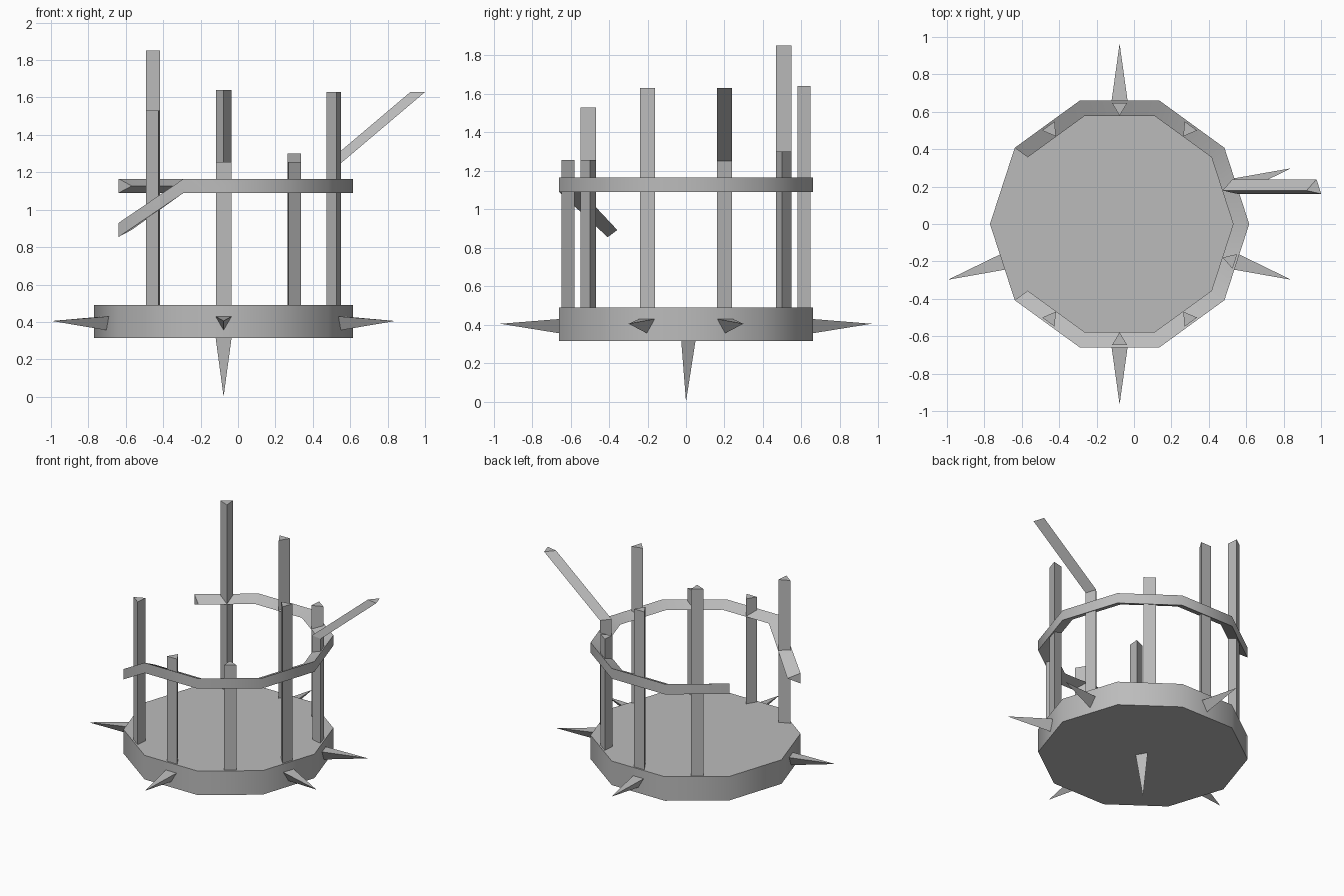
import bpy, bmesh
from math import radians, cos, sin, pi
from mathutils import Vector

cube = bpy.data.objects.get("Cube")
if cube:
    bpy.data.objects.remove(cube, do_unlink=True)

GREY = (0.5, 0.5, 0.5, 1)
mat = bpy.data.materials.new("plain grey")
mat.use_nodes = True
mat.diffuse_color = GREY
mat.node_tree.nodes["Principled BSDF"].inputs["Base Color"].default_value = GREY

CX = -0.077          # centre axis of the drum
RADIUS = 0.693       # corner radius of the decagon


def polar(deg, r, z, side=0.0):
    """Point at a radius and angle from the axis, shifted sideways."""
    a = radians(deg)
    return Vector((CX + r * cos(a) - side * sin(a), r * sin(a) + side * cos(a), z))


def loft(name, sections):
    """Skin a solid through matching closed cross-sections."""
    bm = bmesh.new()
    rows = [[bm.verts.new(p) for p in s] for s in sections]
    n = len(rows[0])
    for a, b in zip(rows, rows[1:]):
        for i in range(n):
            j = (i + 1) % n
            bm.faces.new((a[i], a[j], b[j], b[i]))
    bm.faces.new(rows[0])
    bm.faces.new(rows[-1])
    bmesh.ops.remove_doubles(bm, verts=bm.verts, dist=1e-5)
    bmesh.ops.recalc_face_normals(bm, faces=bm.faces)
    mesh = bpy.data.meshes.new(name)
    bm.to_mesh(mesh)
    bm.free()
    mesh.materials.append(mat)
    obj = bpy.data.objects.new(name, mesh)
    bpy.context.collection.objects.link(obj)
    return obj


def smooth(obj):
    bpy.ops.object.select_all(action='DESELECT')
    obj.select_set(True)
    bpy.context.view_layer.objects.active = obj
    bpy.ops.object.shade_smooth_by_angle(angle=radians(40))


# Ten-sided base drum
base = loft("base", [[polar(36 * k, RADIUS, z) for k in range(10)] for z in (0.315, 0.49)])
smooth(base)

# Broken rail with a triangular section; its last corner sags
rail_sections = []
for k in range(4, -5, -1):
    drop = 0.235 if k == -4 else 0
    rail_sections.append([polar(36 * k, RADIUS, 1.165 - drop),
                          polar(36 * k, RADIUS, 1.09 - drop),
                          polar(36 * k, 0.607, 1.127 - drop)])
smooth(loft("rail", rail_sections))


# Upright posts, triangular with one edge facing the axis
def post_section(deg, z):
    return [polar(deg, 0.648, z, -0.041), polar(deg, 0.648, z, 0.041), polar(deg, 0.579, z)]


post_tops = {-126: 1.53, -90: 1.255, -54: 1.255, -18: 1.63, 54: 1.30, 90: 1.64, 126: 1.85}
for deg, top in post_tops.items():
    loft("post", [post_section(deg, 0.45), post_section(deg, top)])

# Bent post leaning outward above the rail
bent_tip = [p + Vector((0.449, 0, 0)) for p in post_section(18, 1.63)]
loft("bent_post", [post_section(18, 0.45), post_section(18, 1.25), bent_tip])

# Three-sided spikes around the drum
SPIKE = 0.05
corners = [(SPIKE * cos(a), SPIKE * sin(a)) for a in (pi / 6, 5 * pi / 6, 3 * pi / 2)]
for deg in (-162, -90, -18, 18, 90):
    root = [polar(deg, 0.655, 0.405 + v, u) for u, v in corners]
    loft("side_spike", [root, [polar(deg, 0.965, 0.405)] * 2 + [polar(deg, 0.965, 0.405)]])

# Spike under the drum
loft("bottom_spike", [[Vector((CX + u, -v, 0.32)) for u, v in corners],
                      [Vector((CX, 0, 0))] * 3])
